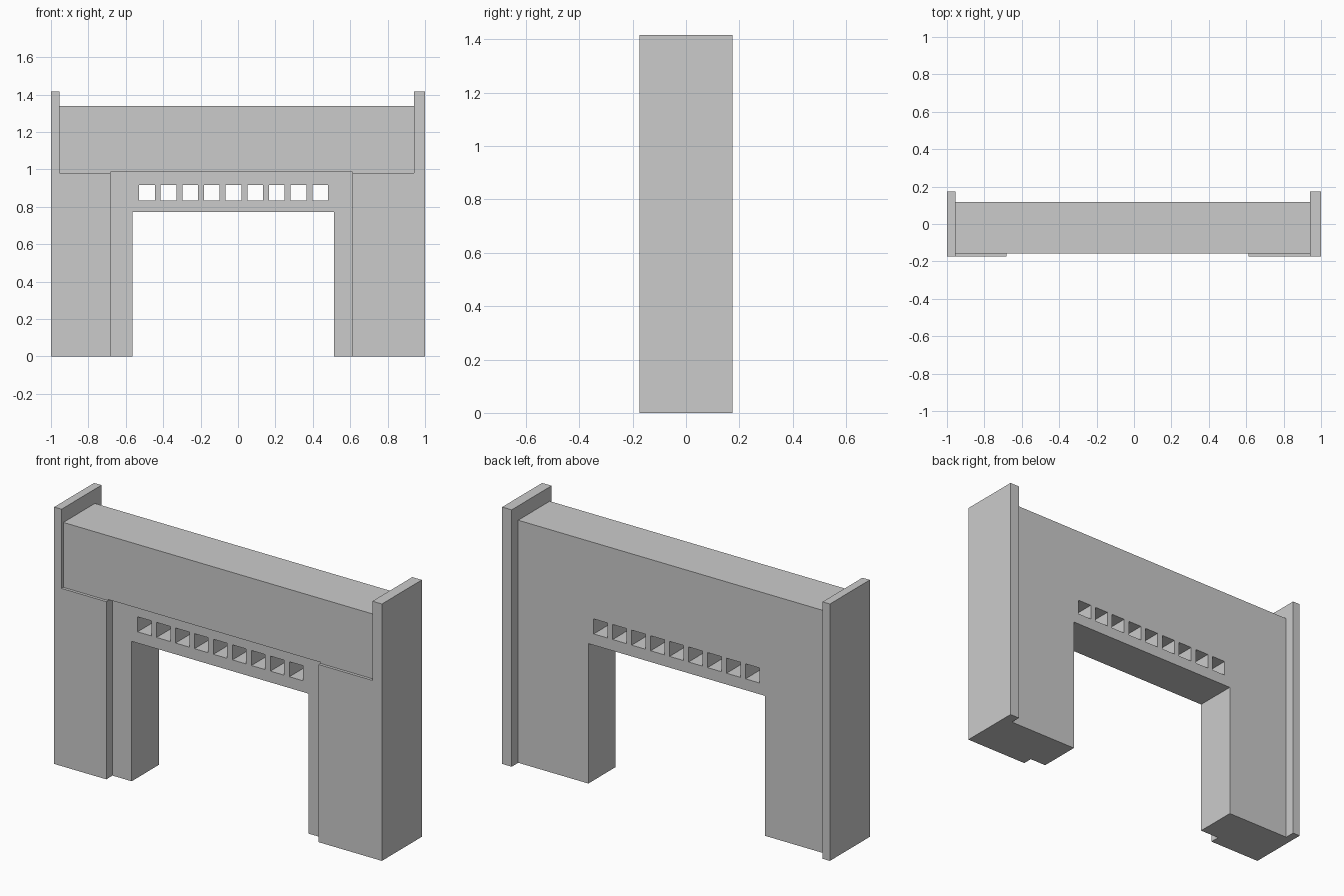
import bpy

if "Cube" in bpy.data.objects:
    bpy.data.objects.remove(bpy.data.objects["Cube"])

D = 0.174            # half depth of the end plates
XL, XR = -0.955, 0.942   # inner faces of the end plates
E = 0.1              # how far cutters reach outside the block


def box(name, x0, x1, y0, y1, z0, z1):
    mid = ((x0 + x1) / 2, (y0 + y1) / 2, (z0 + z1) / 2)
    bpy.ops.mesh.primitive_cube_add(size=1, location=mid)
    ob = bpy.context.object
    ob.name = name
    ob.scale = (x1 - x0, y1 - y0, z1 - z0)
    bpy.ops.object.transform_apply(location=True, rotation=True, scale=True)
    return ob


def carve(target, name, *bounds):
    cutter = box(name, *bounds)
    cutter.hide_render = True
    mod = target.modifiers.new(name, 'BOOLEAN')
    mod.operation = 'DIFFERENCE'
    mod.solver = 'EXACT'
    mod.object = cutter
    bpy.context.view_layer.objects.active = target
    bpy.ops.object.modifier_apply(modifier=mod.name)
    bpy.data.objects.remove(cutter)


# Full block, carved down to end plates, piers, mantel and back wall
surround = box("fireplace_surround", -1, 1, -D, D, 0, 1.417)

# Space between the end plates above the mantel and behind the wall
carve(surround, "top_gap", XL, XR, -D - E, D + E, 1.338, 1.417 + E)
carve(surround, "back_gap", XL, XR, 0.117, D + E, -E, 1.417 + E)

# Mantel front sits slightly behind the pier fronts
carve(surround, "mantel_front", XL, XR, -D - E, -0.158, 0.98, 1.417 + E)

# Recessed panel between the piers, below the mantel
carve(surround, "panel_recess", -0.682, 0.613, -D - E, -0.12, -E, 0.986)

# Firebox opening
carve(surround, "firebox", -0.565, 0.514, -D - E, D + E, -E, 0.772)

# Row of square vents
for i in range(9):
    x = -0.487 + i * 0.1158
    carve(surround, "vent", x - 0.042, x + 0.042, -D - E, D + E, 0.834, 0.917)
